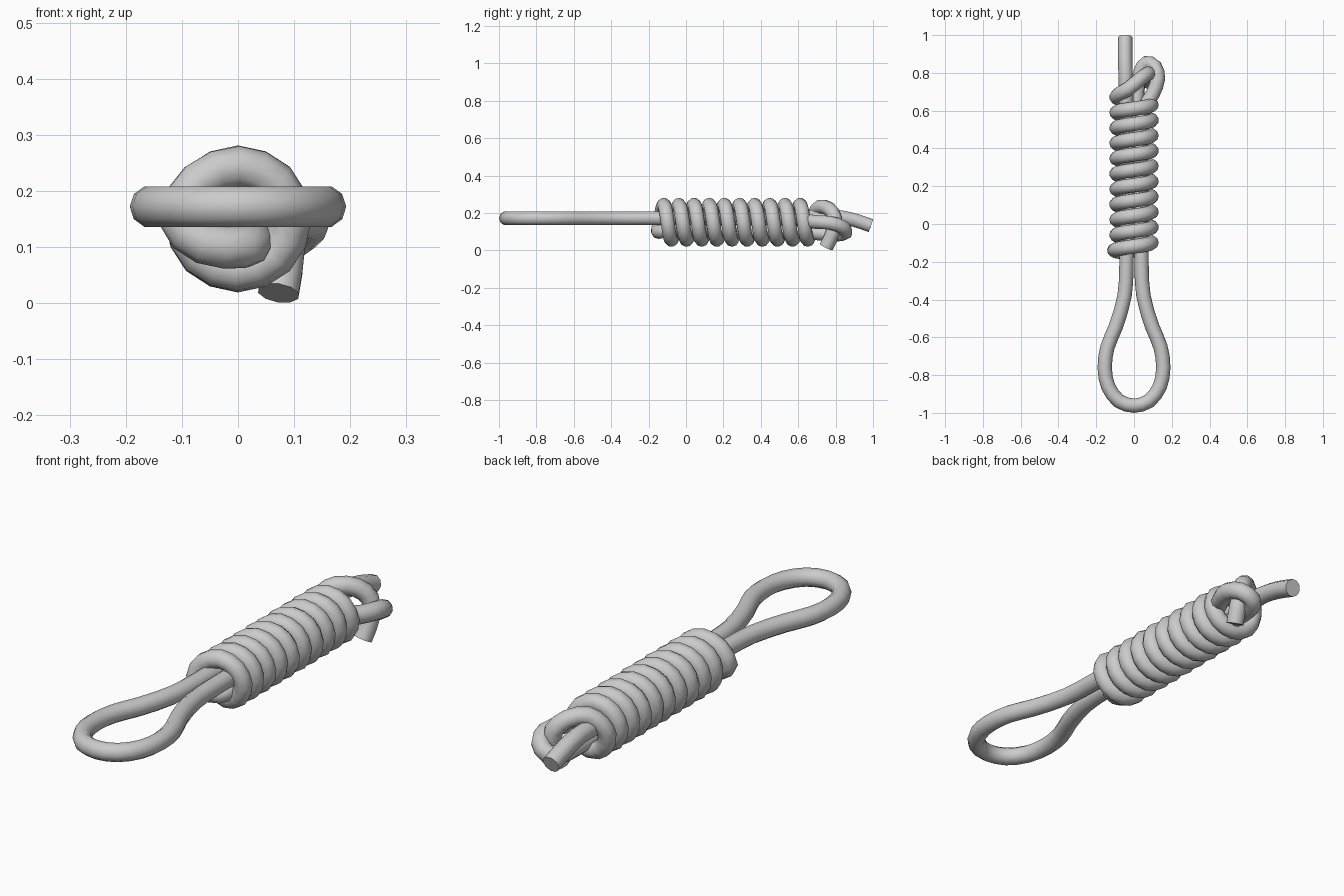
import bpy
from math import cos, sin, tau
from mathutils import Vector

if "Cube" in bpy.data.objects:
    bpy.data.objects.remove(bpy.data.objects["Cube"])

R = 0.038          # rope radius
COIL_R = 0.093     # radius of the coil centreline
PITCH = 0.081
TURNS = 10


def smooth_path(pts, steps):
    """Centripetal-style spline through the points, resampled."""
    p = [Vector(q) for q in pts]
    p = [2 * p[0] - p[1]] + p + [2 * p[-1] - p[-2]]
    out = []
    for a, b, c, d in zip(p, p[1:], p[2:], p[3:]):
        t1 = (b - a).length ** 0.5
        t2 = (c - b).length ** 0.5
        t3 = (d - c).length ** 0.5
        m1 = t2 * ((b - a) / t1 - (c - a) / (t1 + t2) + (c - b) / t2)
        m2 = t2 * ((c - b) / t2 - (d - b) / (t2 + t3) + (d - c) / t3)
        for i in range(steps):
            t = i / steps
            out.append((2*t**3 - 3*t*t + 1) * b + (t**3 - 2*t*t + t) * m1
                       + (3*t*t - 2*t**3) * c + (t**3 - t*t) * m2)
    return out + [p[-2]]


# standing end and left half of the big loop
Z = 0.172
standing = [(-.047, .989, .132), (-.047, .9, .162), (-.045, .8, .182), (-.042, .7, .18)]
half = [(-.04, .4, Z), (-.04, .1, Z), (-.04, -.22, Z), (-.05, -.38, Z), (-.095, -.54, Z),
        (-.14, -.65, Z), (-.155, -.76, Z), (-.137, -.86, Z), (-.08, -.937, Z)]
loop = half + [(0, -.962, Z)] + [(-x, y, z) for x, y, z in reversed(half)]

# small locking loop at the far end, then back through the core
small_loop = [(.05, .6, .165), (.1, .69, .152), (.127, .77, .147), (.11, .835, .125),
              (.065, .853, .095), (.035, .81, .085), (.02, .72, .09), (.01, .6, .1),
              (.015, .2, .1), (.028, -.09, .11)]

# first wrap under the strands, the coil, and the tail tucked through the small loop
tuck = [(.008, -.138, .1), (-.06, -.15, .107)]
coil = []
for i in range(TURNS * 8 + 1):
    t = i / 8
    grow = 0.012 * max(0, 1 - 4 * t)
    coil.append((-(COIL_R + grow) * cos(tau * t), -.139 + PITCH * t,
                 .15 + COIL_R * sin(tau * t)))
tail = [(-.075, .69, .2), (-.03, .715, .233), (.03, .765, .222), (.073, .797, .175),
        (.083, .787, .1), (.072, .75, .018)]

path = smooth_path(standing + loop + small_loop + tuck + coil + tail, 2)

# sweep a round section along the path
curve = bpy.data.curves.new("knotted_rope", 'CURVE')
curve.dimensions = '3D'
curve.bevel_depth = R
curve.bevel_resolution = 3
curve.use_fill_caps = True
spline = curve.splines.new('POLY')
spline.points.add(len(path) - 1)
for pt, co in zip(spline.points, path):
    pt.co = (*co, 1)
rope = bpy.data.objects.new("knotted_rope", curve)
bpy.context.collection.objects.link(rope)
bpy.context.view_layer.objects.active = rope
rope.select_set(True)
bpy.ops.object.convert(target='MESH')
bpy.ops.object.shade_smooth_by_angle(angle=0.9)
